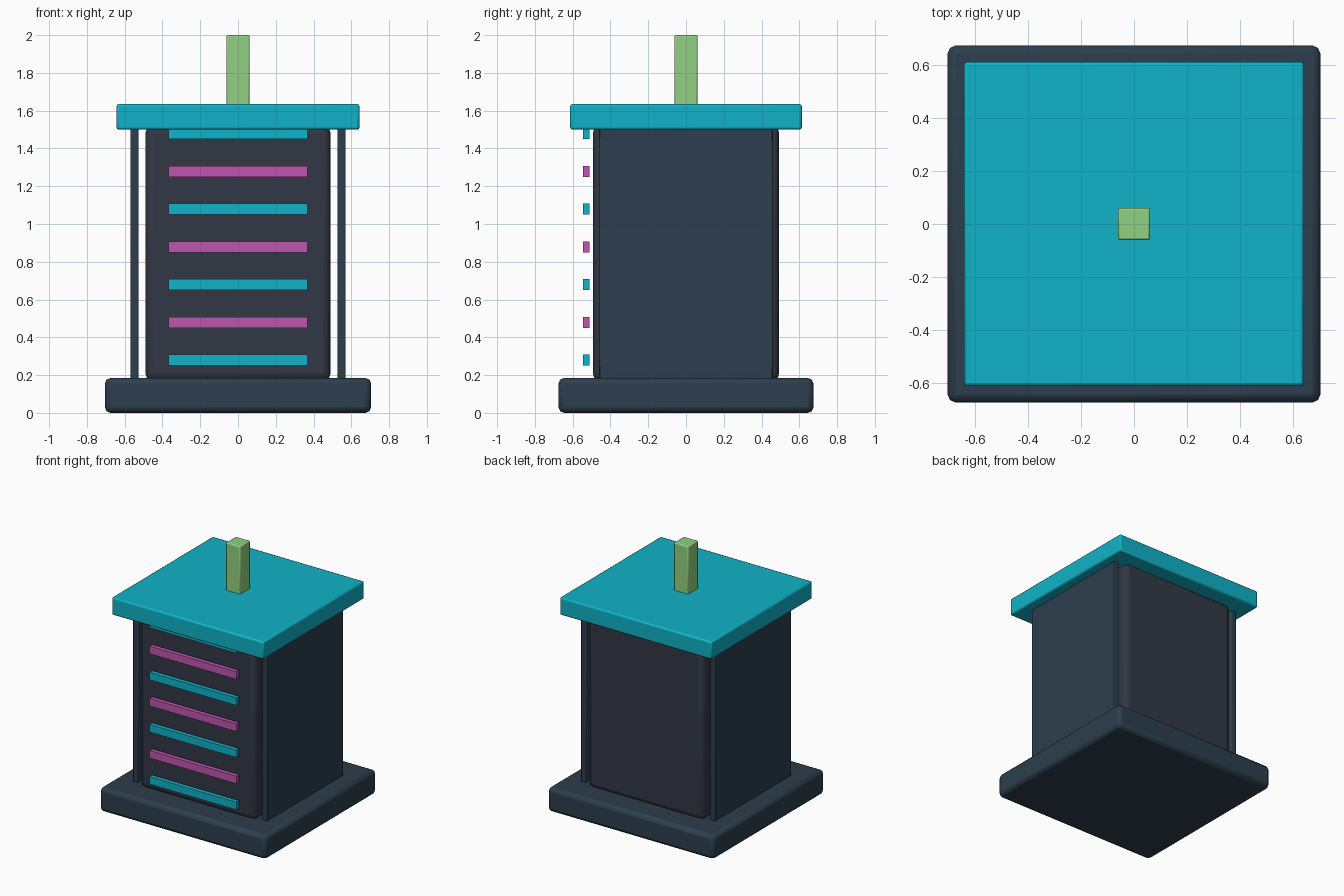
import bpy

if "Cube" in bpy.data.objects:
    bpy.data.objects.remove(bpy.data.objects["Cube"])


def material(name, rgb):
    m = bpy.data.materials.new(name)
    m.diffuse_color = (*rgb, 1.0)
    m.use_nodes = True
    m.node_tree.nodes["Principled BSDF"].inputs["Base Color"].default_value = m.diffuse_color
    return m


navy = material("navy", (0.026, 0.048, 0.074))
slate = material("slate", (0.032, 0.039, 0.058))
teal = material("teal", (0.005, 0.45, 0.58))
magenta = material("magenta", (0.52, 0.09, 0.43))
green = material("green", (0.28, 0.64, 0.22))


def box(name, lo, hi, mat, bevel=0.0, segments=2):
    """Box between two corners, with an optional rounded edge."""
    bpy.ops.mesh.primitive_cube_add(
        size=1, location=[(a + b) / 2 for a, b in zip(lo, hi)])
    ob = bpy.context.object
    ob.name = name
    ob.scale = [b - a for a, b in zip(lo, hi)]
    bpy.ops.object.transform_apply(location=False, rotation=False, scale=True)
    ob.data.materials.append(mat)
    if bevel:
        mod = ob.modifiers.new("bevel", 'BEVEL')
        mod.width = bevel
        mod.segments = segments
        bpy.ops.object.shade_smooth_by_angle()
    return ob


# Base, main body and roof slab
box("base", (-0.705, -0.675, 0), (0.705, 0.675, 0.185), navy, 0.03)
box("body", (-0.49, -0.493, 0.17), (0.49, 0.493, 1.52), slate, 0.04, 3)
box("roof", (-0.643, -0.613, 1.5), (0.643, 0.613, 1.635), teal, 0.012)

# Side panels standing slightly off the body
for side, name in ((-1, "left_panel"), (1, "right_panel")):
    xs = sorted((side * 0.527, side * 0.57))
    box(name, (xs[0], -0.46, 0.17), (xs[1], 0.46, 1.52), navy, 0.006)

# Alternating light strips in front of the body
for i in range(7):
    z = 0.25 + 0.2 * i
    box(f"front_strip_{i + 1}", (-0.367, -0.545, z), (0.367, -0.512, z + 0.058),
        magenta if i % 2 else teal)

# Mast on the roof
box("mast", (-0.061, -0.061, 1.62), (0.061, 0.061, 2.0), green, 0.008)
